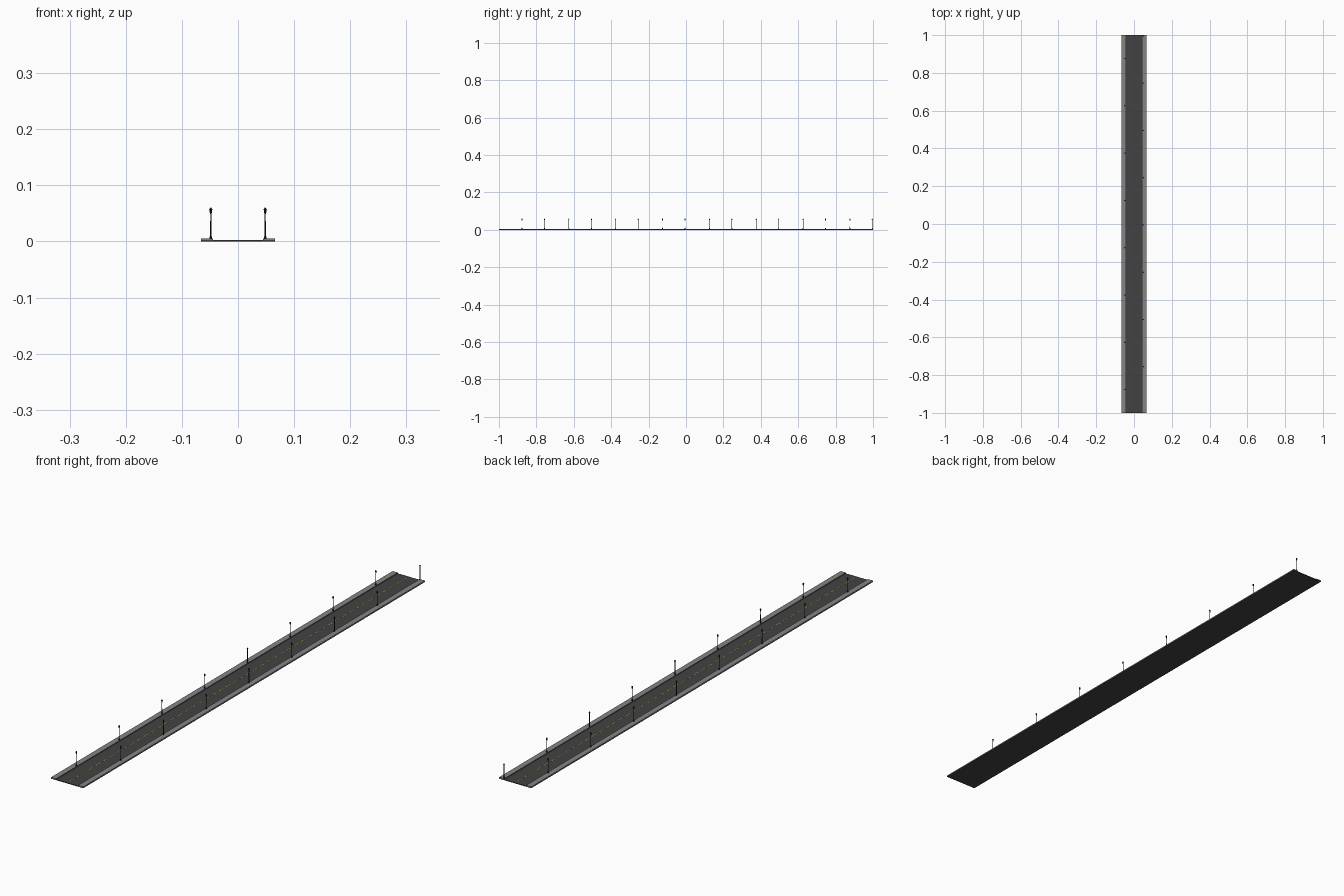
import bpy, bmesh, math
from mathutils import Matrix

if "Cube" in bpy.data.objects:
    bpy.data.objects.remove(bpy.data.objects["Cube"])


def material(name, rgb):
    m = bpy.data.materials.new(name)
    m.diffuse_color = (*rgb, 1)
    m.use_nodes = True
    m.node_tree.nodes["Principled BSDF"].inputs["Base Color"].default_value = m.diffuse_color
    return m


ASPHALT = material("asphalt", (0.055, 0.055, 0.055))
PAVING = material("paving", (0.24, 0.23, 0.23))
CURB = material("curb_stone", (0.16, 0.155, 0.155))
YELLOW = material("yellow_paint", (0.5, 0.4, 0.03))
IRON = material("black_iron", (0.012, 0.012, 0.012))


def finish(name, bm, mat):
    me = bpy.data.meshes.new(name)
    bm.to_mesh(me)
    bm.free()
    me.materials.append(mat)
    ob = bpy.data.objects.new(name, me)
    bpy.context.collection.objects.link(ob)
    return ob


def add_box(bm, x0, x1, y0, y1, z0, z1):
    mat = Matrix.Translation(((x0 + x1) / 2, (y0 + y1) / 2, (z0 + z1) / 2))
    mat = mat @ Matrix.Diagonal((x1 - x0, y1 - y0, z1 - z0, 1))
    bmesh.ops.create_cube(bm, size=1, matrix=mat)


def box(name, mat, *dims):
    bm = bmesh.new()
    add_box(bm, *dims)
    return finish(name, bm, mat)


# road slab, running under the pavements
box("road", ASPHALT, -0.066, 0.066, -1, 1, 0, 0.0025)

# raised pavements with a curb along the road
for side, s in (("left", -1), ("right", 1)):
    for part, mat, a, b, top in (("pavement", PAVING, 0.0475, 0.066, 0.0055),
                                 ("curb", CURB, 0.0450, 0.0475, 0.0055)):
        x0, x1 = sorted((s * a, s * b))
        box(f"{side}_{part}", mat, x0, x1, -1, 1, 0.0012, top)

# dashed centre line
bm = bmesh.new()
count = 50
pitch = 2 / count
for i in range(count):
    y = -1 + (i + 0.5) * pitch
    add_box(bm, -0.0012, 0.0012, y - 0.011, y + 0.011, 0.002, 0.0029)
finish("centre_line", bm, YELLOW)

# street lamp: turned profile of (radius, height)
PROFILE = [(0.0026, 0.005), (0.0026, 0.0075), (0.0017, 0.0095), (0.0011, 0.012),
           (0.0010, 0.049), (0.0018, 0.0505), (0.0026, 0.0560),
           (0.0034, 0.0565), (0.0018, 0.0590), (0.0005, 0.0605)]
SIDES = 8
bm = bmesh.new()
rings = [[bm.verts.new((r * math.cos(math.tau * (k + 0.5) / SIDES),
                        r * math.sin(math.tau * (k + 0.5) / SIDES), z))
          for k in range(SIDES)] for r, z in PROFILE]
for lo, hi in zip(rings, rings[1:]):
    for k in range(SIDES):
        n = (k + 1) % SIDES
        bm.faces.new((lo[k], lo[n], hi[n], hi[k]))
bm.faces.new(rings[0][::-1])
bm.faces.new(rings[-1])
lamp = finish("street_lamp", bm, IRON)

# eight lamps on each side, staggered along the road
spots = [(-0.0485, -0.877 + 0.2505 * k) for k in range(8)]
spots += [(0.0485, -0.756 + 0.2503 * k) for k in range(8)]
for i, (x, y) in enumerate(spots):
    ob = lamp
    if i:
        ob = lamp.copy()
        ob.name = f"street_lamp_{i + 1}"
        bpy.context.collection.objects.link(ob)
    ob.location = (x, y, 0)
